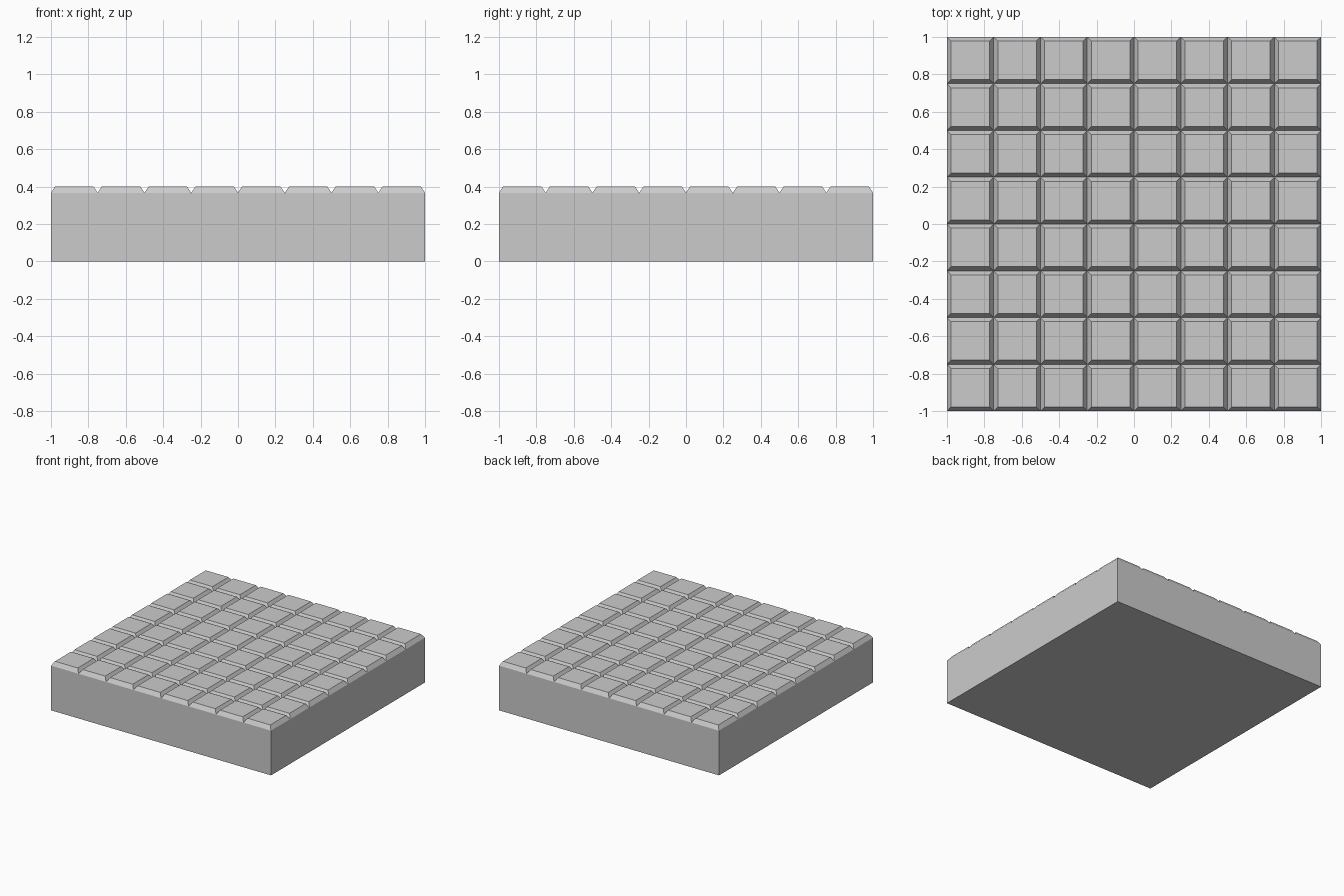
import bpy, bmesh

if "Cube" in bpy.data.objects:
    bpy.data.objects.remove(bpy.data.objects["Cube"])

CELLS = 8        # tiles per side
GROOVE_Z = 0.367 # bottom of the V grooves
TOP_Z = 0.4
BEVEL = 0.022    # chamfer width of each tile

bm = bmesh.new()

# Top grid, one face per tile
bmesh.ops.create_grid(bm, x_segments=CELLS, y_segments=CELLS, size=1.0)
bmesh.ops.translate(bm, verts=bm.verts[:], vec=(0, 0, GROOVE_Z))
tiles = bm.faces[:]
rim = [e for e in bm.edges if e.is_boundary]

# Slab sides and underside
side = bmesh.ops.extrude_edge_only(bm, edges=rim)["geom"]
for v in (g for g in side if isinstance(g, bmesh.types.BMVert)):
    v.co.z = 0
bmesh.ops.holes_fill(bm, edges=[e for e in bm.edges if e.is_boundary], sides=0)
bmesh.ops.recalc_face_normals(bm, faces=bm.faces[:])

# Raised tiles with sloping edges that leave V grooves between them
bmesh.ops.inset_individual(bm, faces=tiles, thickness=BEVEL,
                           depth=TOP_Z - GROOVE_Z, use_even_offset=True)

mesh = bpy.data.meshes.new("tiled_slab")
bm.to_mesh(mesh)
bm.free()
slab = bpy.data.objects.new("tiled_slab", mesh)
bpy.context.collection.objects.link(slab)
